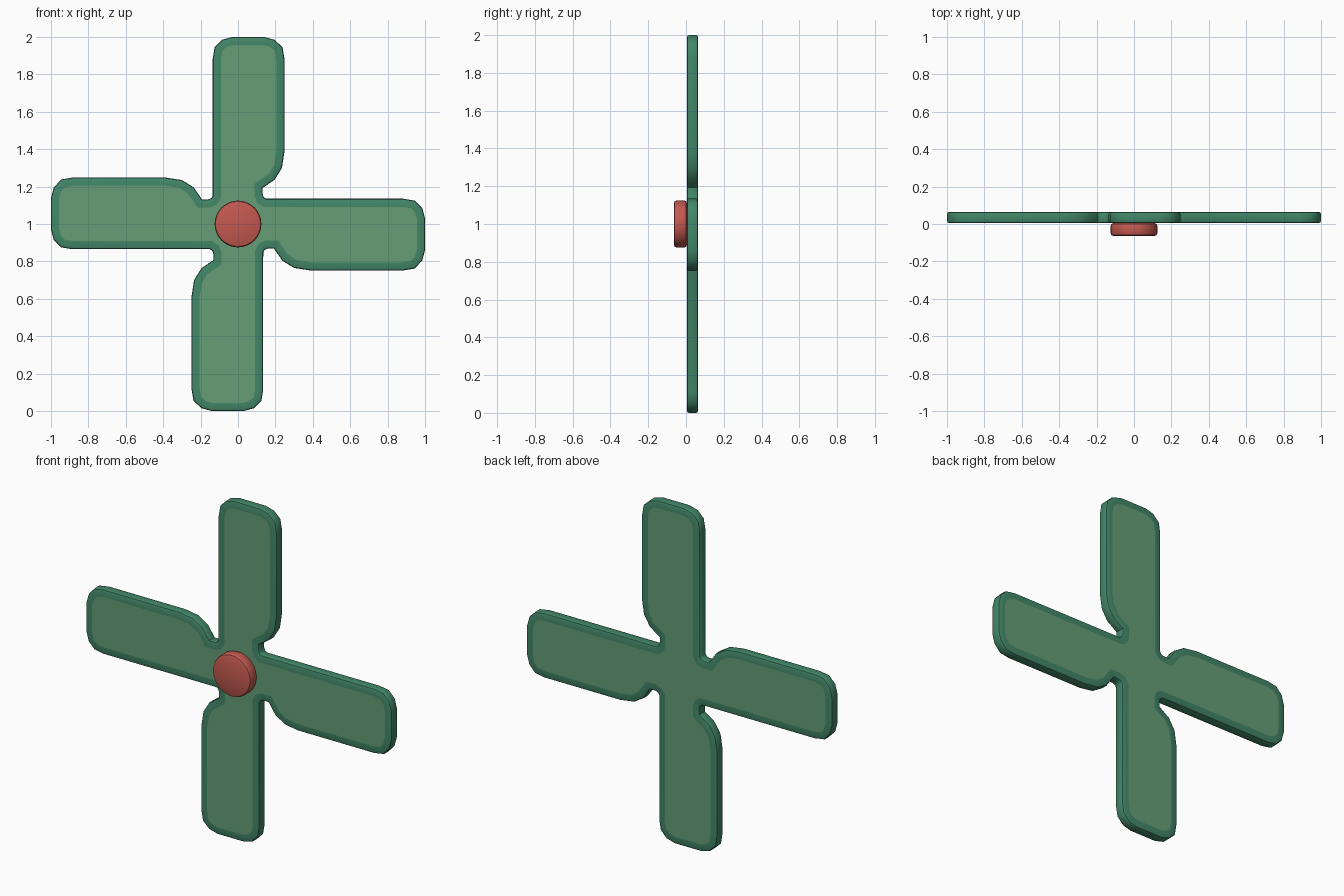
import bpy, bmesh, math
from mathutils import Vector, Matrix

if "Cube" in bpy.data.objects:
    bpy.data.objects.remove(bpy.data.objects["Cube"])

CZ = 1.0


def material(name, color):
    m = bpy.data.materials.new(name)
    m.diffuse_color = (*color, 1)
    m.use_nodes = True
    m.node_tree.nodes["Principled BSDF"].inputs["Base Color"].default_value = m.diffuse_color
    return m


def finish(name, bm, mats, angle):
    bmesh.ops.recalc_face_normals(bm, faces=bm.faces)
    me = bpy.data.meshes.new(name)
    bm.to_mesh(me)
    bm.free()
    for m in mats:
        me.materials.append(m)
    ob = bpy.data.objects.new(name, me)
    bpy.context.collection.objects.link(ob)
    bpy.ops.object.select_all(action='DESELECT')
    ob.select_set(True)
    bpy.context.view_layer.objects.active = ob
    bpy.ops.object.shade_smooth_by_angle(angle=math.radians(angle))
    return ob


rim_green = material("rim_green", (0.055, 0.24, 0.14))
face_green = material("face_green", (0.13, 0.34, 0.18))
hub_red = material("hub_red", (0.55, 0.10, 0.08))

# One quarter of the blade outline (upper arm), repeated around the centre
arm = [(0.150, 0.135), (0.138, 0.143), (0.132, 0.158), (0.132, 0.193),
       (0.196, 0.237), (0.235, 0.300), (0.248, 0.385),
       (0.248, 0.885), (0.238, 0.945), (0.195, 0.985), (0.140, 1.0),
       (-0.030, 1.0), (-0.085, 0.985), (-0.125, 0.945), (-0.135, 0.885)]
bm = bmesh.new()
verts = []
for k in range(4):
    turn = Matrix.Rotation(k * math.pi / 2, 2)
    for p in arm:
        q = turn @ Vector(p)
        verts.append(bm.verts.new((q.x, 0.064, q.y + CZ)))
face = bm.faces.new(verts)
ext = bmesh.ops.extrude_face_region(bm, geom=[face])
front = [g for g in ext["geom"] if isinstance(g, bmesh.types.BMVert)]
bmesh.ops.translate(bm, verts=front, vec=(0, -0.059, 0))
bmesh.ops.recalc_face_normals(bm, faces=bm.faces)

# Lighter panels set inside a darker rim on both sides
caps = [f for f in bm.faces if len(f.verts) > 4]
outer = list({e for f in caps for e in f.edges})
bmesh.ops.inset_region(bm, faces=caps, thickness=0.043, use_even_offset=True)
for f in caps:
    f.material_index = 1
bmesh.ops.bevel(bm, geom=[e for e in outer if e.is_valid], offset=0.011,
                segments=2, profile=0.5, affect='EDGES', material=0)
finish("blades", bm, [rim_green, face_green], 40)

# Round hub cap in front of the blades
bm = bmesh.new()
bmesh.ops.create_cone(bm, cap_ends=True, segments=32, radius1=0.125,
                      radius2=0.125, depth=0.069,
                      matrix=Matrix.Translation((0, -0.0295, CZ)) @ Matrix.Rotation(math.pi / 2, 4, 'X'))
rims = list({e for f in bm.faces if len(f.verts) > 4 for e in f.edges})
bmesh.ops.bevel(bm, geom=rims, offset=0.015, segments=2, profile=0.5, affect='EDGES')
finish("hub_cap", bm, [hub_red], 40)
